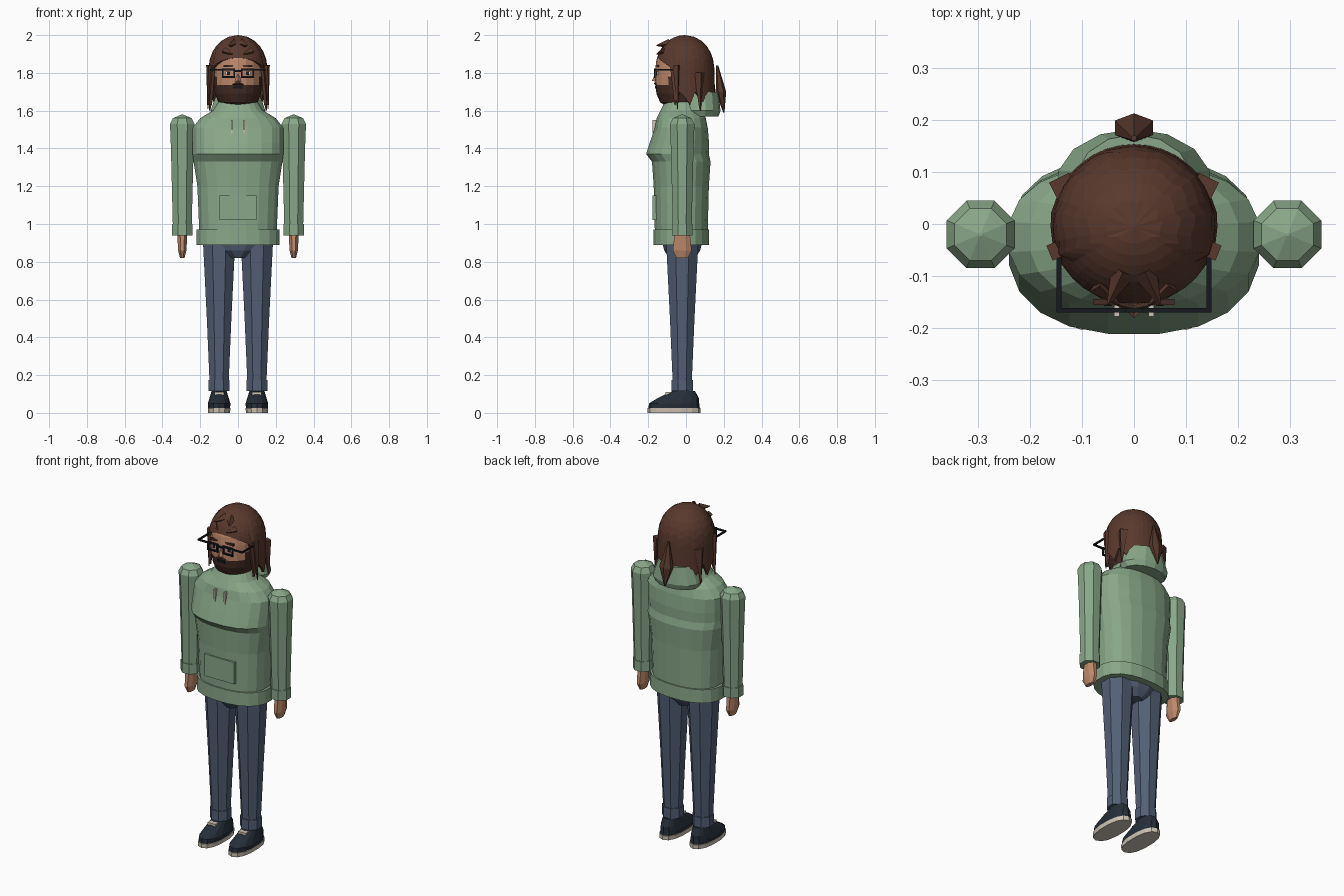
import bpy, bmesh
from math import sin, cos, pi
from mathutils import Vector

if "Cube" in bpy.data.objects:
    bpy.data.objects.remove(bpy.data.objects["Cube"], do_unlink=True)


def material(name, red, green, blue):
    mat = bpy.data.materials.new(name)
    mat.use_nodes = True
    mat.diffuse_color = (red, green, blue, 1)
    shader = mat.node_tree.nodes["Principled BSDF"]
    shader.inputs["Base Color"].default_value = (red, green, blue, 1)
    return mat


cloth = material("sage green cloth", .25, .39, .25)
denim = material("blue denim", .085, .115, .18)
skin = material("skin", .52, .25, .15)
brown = material("brown hair", .1, .04, .026)
beard = material("dark brown beard", .06, .025, .018)
navy = material("dark navy shoe", .018, .027, .04)
cream = material("cream", .62, .55, .46)
black = material("black", .008, .009, .013)
white = material("eye white", .75, .73, .7)


def finish(name, bm, mat):
    bmesh.ops.remove_doubles(bm, verts=bm.verts, dist=.0001)
    bmesh.ops.recalc_face_normals(bm, faces=bm.faces)
    mesh = bpy.data.meshes.new(name)
    bm.to_mesh(mesh)
    bm.free()
    mesh.materials.append(mat)
    obj = bpy.data.objects.new(name, mesh)
    bpy.context.collection.objects.link(obj)
    return obj


def bridge(bm, rings):
    for low, high in zip(rings, rings[1:]):
        for i in range(len(low)):
            bm.faces.new((low[i - 1], low[i], high[i], high[i - 1]))


def tower(name, mat, x, y, rows, sides=8, power=1):
    """Stacked rounded rings; each row is height, half width, half depth, y shift."""
    def rounded(value):
        return abs(value) ** power * (1 if value > 0 else -1)
    flat = rounded(cos(pi / sides))
    bm = bmesh.new()
    rings = []
    for z, width, *rest in rows:
        depth = rest[0] if rest else width
        shift = rest[1] if len(rest) > 1 else 0
        ring = []
        for i in range(sides):
            angle = pi * (i + i + 1) / sides
            ring.append(bm.verts.new((x + width * rounded(cos(angle)) / flat,
                                      y + shift + depth * rounded(sin(angle)) / flat, z)))
        rings.append(ring)
    bridge(bm, rings)
    bm.faces.new(rings[0])
    bm.faces.new(rings[-1])
    return finish(name, bm, mat)


def band(name, mat, x, y, z, radius, height):
    tower(name, mat, x, y, [(z, radius), (z + height, radius)])


def box(name, mat, centre, size):
    bm = bmesh.new()
    bmesh.ops.create_cube(bm, size=1)
    bmesh.ops.scale(bm, vec=size, verts=bm.verts)
    bmesh.ops.translate(bm, vec=centre, verts=bm.verts)
    return finish(name, bm, mat)


def spike(name, mat, root, tip, radius):
    """Four sided cone from root to tip."""
    root, tip = Vector(root), Vector(tip)
    axis = tip - root
    bm = bmesh.new()
    bmesh.ops.create_cone(bm, segments=4, radius1=radius, radius2=radius / 9,
                          depth=axis.length, cap_ends=True)
    turn = axis.to_track_quat('Z', 'Y').to_matrix()
    bmesh.ops.rotate(bm, matrix=turn, verts=bm.verts)
    bmesh.ops.translate(bm, vec=(root + tip) / 2, verts=bm.verts)
    return finish(name, bm, mat)


# Hooded top
waist = -.025
tower("hoodie_body", cloth, 0, waist, [
    (.96, .205, .14), (1.2, .215, .146), (1.33, .235, .155), (1.37, .24, .166, -.02),
    (1.43, .24, .157, -.01), (1.51, .24, .14), (1.56, .2, .13),
    (1.6, .135, .11), (1.66, .095, .08)], sides=20, power=.85)
tower("hoodie_hem", cloth, 0, waist, [(.89, .22, .147), (.97, .22, .147)],
      sides=20, power=.85)
tower("hood", cloth, 0, .08, [(1.57, .13, .09), (1.6, .145, .1), (1.7, .11, .09)],
      sides=14)
box("front_pocket", cloth, (0, -.16, 1.085), (.195, .035, .13))

# Trousers seat
tower("trouser_seat", denim, 0, -.02, [(.82, .045, .07), (.86, .13, .095), (.92, .18, .11)],
      sides=12)

# Parts in pairs
face = -.155
lens = -.166
eye_level = 1.798
for side, tag in ((1, "left_"), (-1, "right_")):
    # Arm
    x, y = side * .295, -.02
    tower(tag + "sleeve", cloth, x, y, [
        (.99, .05), (1.4, .06), (1.53, .065), (1.56, .05), (1.58, .003)])
    band(tag + "sleeve_cuff", cloth, x, y, .94, .054, .06)
    tower(tag + "hand", skin, x, y, [(.82, .012, .03), (.86, .022, .05), (.95, .027, .04)])

    # Leg and shoe
    x = side * .1
    tower(tag + "leg", denim, x, y, [(.15, .05), (.5, .065), (.8, .08), (.9, .085)])
    band(tag + "trouser_cuff", denim, x, y, .115, .056, .06)
    y = -.063
    tower(tag + "sole", cream, x, y, [(0, .058, .137), (.025, .06, .138)],
          sides=14, power=.85)
    tower(tag + "shoe", navy, x, y, [
        (.025, .058, .133), (.05, .06, .13), (.075, .052, .11, .02), (.115, .04, .06, .05)],
        sides=14, power=.9)
    box(tag + "lace", cream, (x, -.085, .1), (.05, .045, .02))

    # Drawstring
    box(tag + "drawstring", cream, (side * .033, -.16, 1.515), (.01, .035, .07))

    # Eye, brow and half of the moustache
    x = side * .05
    box(tag + "eye", white, (x, -.15, eye_level), (.034, .009, .018))
    box(tag + "pupil", black, (x, -.153, eye_level), (.016, .009, .018))
    box(tag + "eyebrow", beard, (x, -.15, 1.836), (.055, .012, .012))
    spike(tag + "moustache", beard, (0, face, 1.745), (side * .065, -.14, 1.73), .016)

    # Half of the glasses
    bar = .009
    for end, where in ((-1, "lower"), (1, "upper")):
        box(tag + where + "_rim", black, (x, lens, eye_level + end * .02), (.068, bar, bar))
    for end, where in ((-1, "right"), (1, "left")):
        box(tag + where + "_rim_side", black, (x + end * .03, lens, eye_level), (bar, bar, .05))
    box(tag + "hinge", black, (side * .113, lens, 1.816), (.068, bar, bar))
    box(tag + "temple", black, (side * .144, -.11, 1.816), (bar, .12, bar))

    # Hanging locks and fringe spikes
    spike(tag + "front_lock", brown, (side * .148, -.05, 1.84), (side * .16, -.045, 1.61), .022)
    spike(tag + "rear_lock", brown, (side * .135, .07, 1.8), (side * .15, .075, 1.6), .03)
    spike(tag + "fringe_spike", brown, (side * .02, -.09, 1.955), (side * .05, face, 1.945), .025)
    spike(tag + "brow_spike", brown, (side * .07, -.115, 1.915), (side * .03, face, 1.9), .022)

box("glasses_bridge", black, (0, lens, 1.81), (.036, bar, bar))

# Head: an upright rounded form with the lower face coloured as beard
rows = []
for step in range(-4, 5):
    swell = (1.06 - abs(step / 4) ** 3) ** .4
    rows.append((1.78 + step * .045, .125 * swell, .133 * swell))
head = tower("head", skin, 0, waist, rows, sides=18)
head.data.materials.append(beard)
for poly in head.data.polygons:
    at = poly.center
    sideburn = at.z < 1.78 and abs(at.x) > .1
    poly.material_index = int(at.z < 1.73 or sideburn)
spike("nose", skin, (0, -.165, 1.755), (0, face, 1.81), .016)
box("mouth", black, (0, -.16, 1.724), (.048, .009, .014))

# Hair: a dome whose lower edge is high over the face and ragged elsewhere
columns, steps = 36, 9
bm = bmesh.new()
rings = [[] for step in range(steps + 1)]
for i in range(columns):
    angle = i / columns * pi * 2
    away = min(i, columns - i)
    low = 1.88 - .05 * (away / 6) ** 2 if away <= 6 else (1.67, 1.63, 1.7)[away % 3]
    for step, ring in enumerate(rings):
        z = 2 - (2 - low) * (step / steps) ** 1.6
        rise = max(0, (z - 1.81) / .19)
        flare = max(0, 1.81 - z) / 5
        radius = .156 * max(0, 1 - rise ** 2.2) ** .5 * (1 + flare)
        ring.append(bm.verts.new((radius * sin(angle), -.006 - radius * cos(angle), z)))
bridge(bm, rings)
hair = finish("hair", bm, brown)
thick = hair.modifiers.new("thickness", 'SOLIDIFY')
thick.thickness = .015
thick.offset = -1

# Loose lock at the back
tower("back_lock", brown, 0, .185, [
    (1.59, .003, .003, .015), (1.7, .037, .024), (1.84, .005, .005, -.02)], sides=6)
